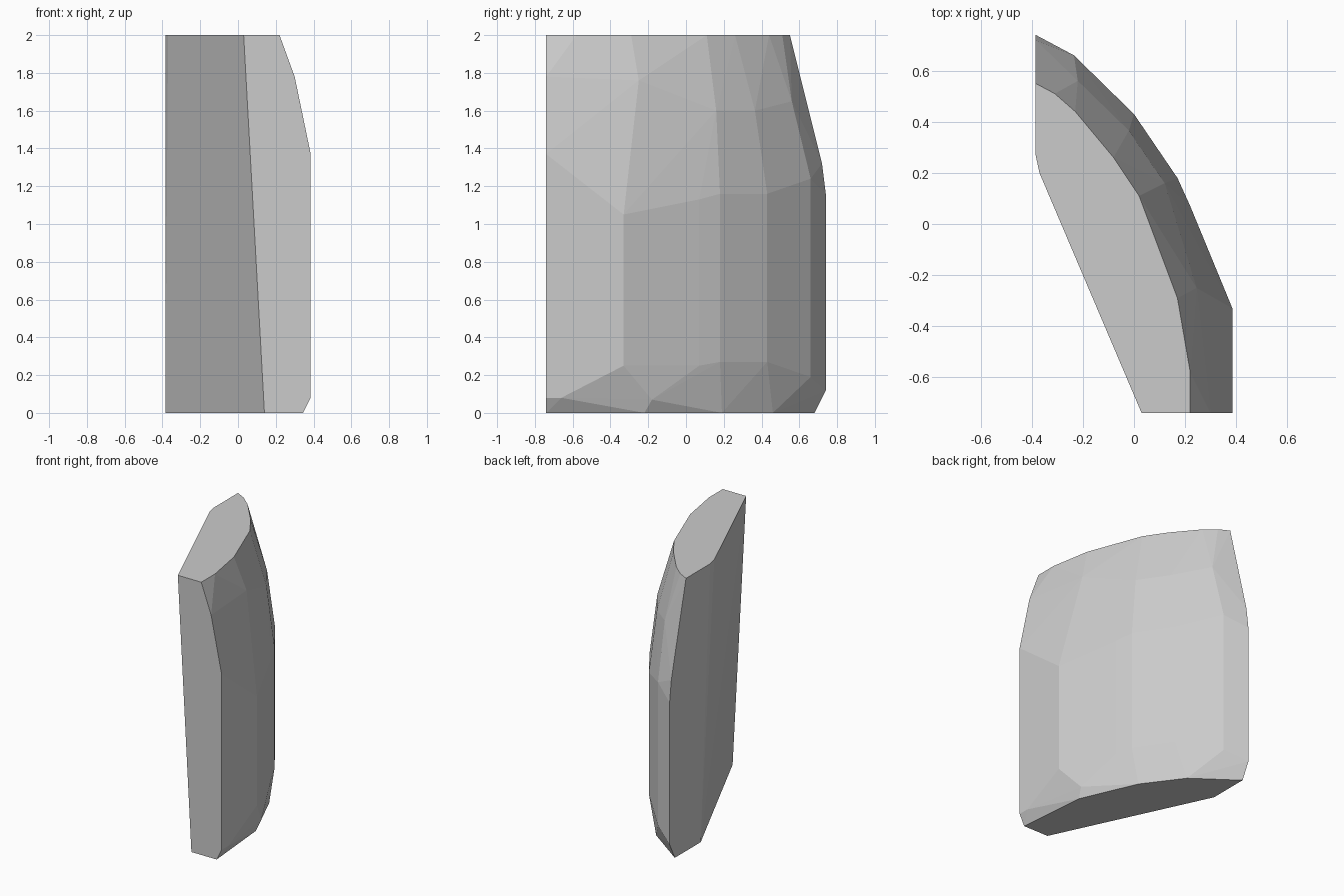
import bpy, bmesh, math

if "Cube" in bpy.data.objects:
    bpy.data.objects.remove(bpy.data.objects["Cube"])

# Flat top outline (x, y) at z = 2
top = [(-.385, .55), (-.31, .51), (-.23, .44), (-.08, .26), (.02, .11), (.17, -.29),
       (.22, -.58), (.22, -.74), (.03, -.74), (-.37, .20), (-.385, .27)]
# Flat base outline (x, y) at z = 0
base = [(.14, -.74), (.345, -.74), (.30, -.22), (.12, .19), (-.08, .46),
        (-.385, .68), (-.385, .38)]
# Upright edges of the curved outer wall: x, y, lower z, upper z
uprights = [(.385, -.74, .08, 1.37), (.385, -.33, .25, 1.05), (.22, .07, .25, 1.13),
            (.17, .18, .27, 1.16), (0, .43, .27, 1.16), (-.235, .66, .19, 1.24),
            (-.385, .74, .12, 1.16)]
# Extra corners where the wall rounds into the top and base
corners = [(.30, -.74, 1.78), (.245, -.25, 1.76), (.12, .16, 1.60), (-.02, .365, 1.60),
           (-.22, .56, 1.65), (-.385, .72, 1.32), (.385, -.66, .08), (.315, -.18, .07)]

points = [(x, y, 2) for x, y in top] + [(x, y, 0) for x, y in base] + corners
for x, y, low, high in uprights:
    points += [(x, y, low), (x, y, high)]

# Wrap the corners in a convex, faceted solid
bm = bmesh.new()
for p in points:
    bm.verts.new(p)
bmesh.ops.convex_hull(bm, input=bm.verts[:])
bmesh.ops.delete(bm, geom=[v for v in bm.verts if not v.link_faces], context='VERTS')
bmesh.ops.dissolve_limit(bm, angle_limit=math.radians(0.5), verts=bm.verts[:], edges=bm.edges[:])
bmesh.ops.recalc_face_normals(bm, faces=bm.faces[:])

mesh = bpy.data.meshes.new("stone_shard")
bm.to_mesh(mesh)
bm.free()
shard = bpy.data.objects.new("stone_shard", mesh)
bpy.context.collection.objects.link(shard)
